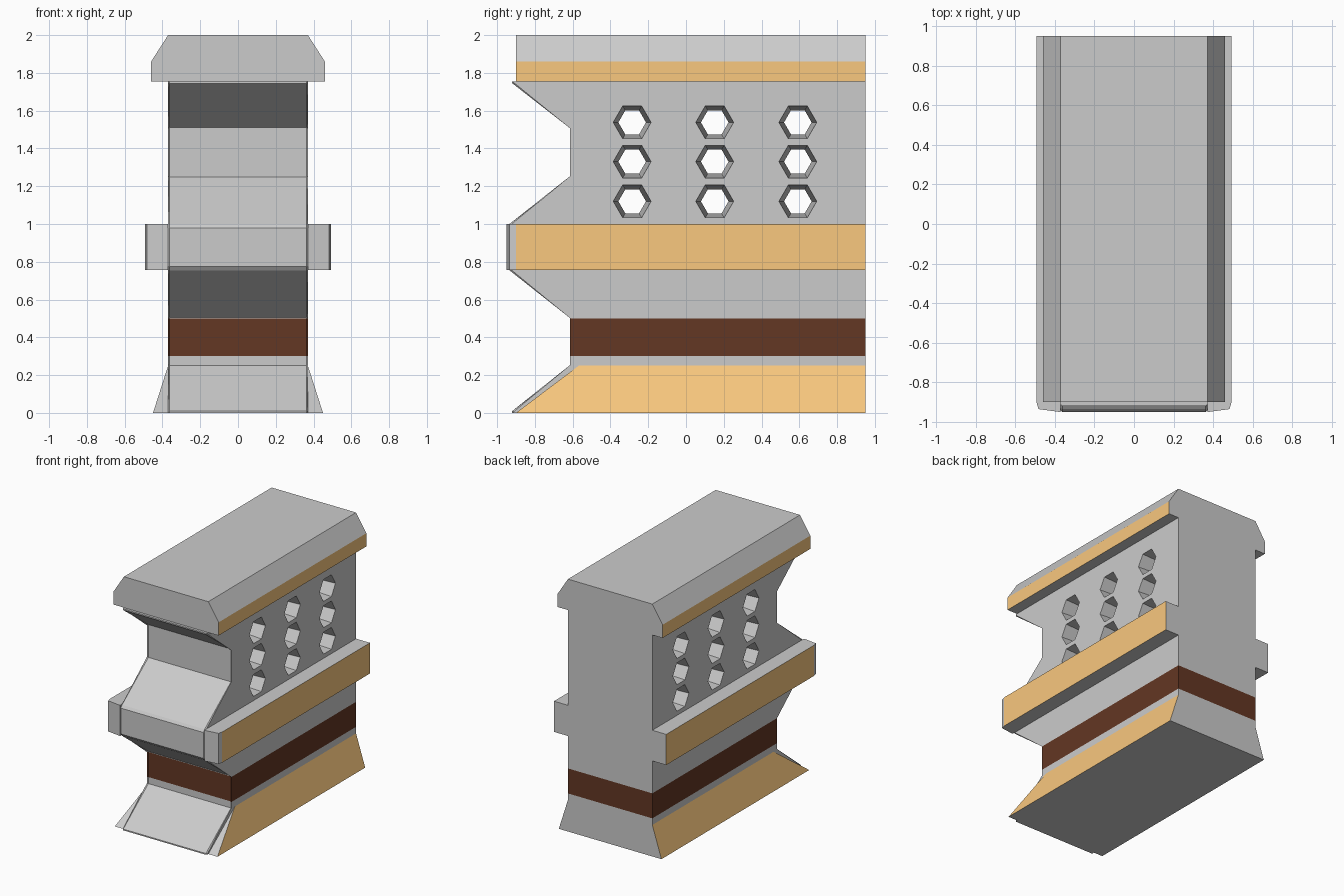
import bpy, bmesh, math
from mathutils import Vector

if "Cube" in bpy.data.objects:
    bpy.data.objects.remove(bpy.data.objects["Cube"])

def material(name, rgb):
    m = bpy.data.materials.new(name)
    m.diffuse_color = (*rgb, 1)
    m.use_nodes = True
    m.node_tree.nodes["Principled BSDF"].inputs["Base Color"].default_value = m.diffuse_color
    return m

GREY = material("grey", (0.8, 0.8, 0.8))
ORANGE = material("orange_stripe", (0.95, 0.58, 0.21))
BROWN = material("brown_band", (0.126, 0.038, 0.017))
W, BACK = 0.37, 0.95          # body half width, rear face

def loft(bm, rings):
    """Closed solid through rings of equal point count."""
    vs = [[bm.verts.new(p) for p in r] for r in rings]
    n = len(rings[0])
    for a, b in zip(vs, vs[1:]):
        for i in range(n):
            j = (i + 1) % n
            bm.faces.new((a[i], a[j], b[j], b[i]))
    bm.faces.new(vs[0])
    bm.faces.new(vs[-1])

def finish(bm, name, colour=None, test=None):
    """Make an object; faces passing the test get the colour."""
    bmesh.ops.recalc_face_normals(bm, faces=bm.faces[:])
    me = bpy.data.meshes.new(name)
    if colour:
        me.materials.append(GREY)
        me.materials.append(colour)
        for f in bm.faces:
            f.material_index = int(test(f))
    bm.to_mesh(me)
    bm.free()
    ob = bpy.data.objects.new(name, me)
    bpy.context.collection.objects.link(ob)
    return ob

def side_face(f):
    return abs(f.normal.x) > 0.9

# Body: zigzag side profile extruded across x
profile = [(BACK, 0), (-0.92, 0), (-0.92, 0.01), (-0.605, 0.25), (-0.605, 0.505),
           (-0.935, 0.755), (-0.95, 0.775), (-0.95, 0.98), (-0.935, 1.0),
           (-0.605, 1.25), (-0.605, 1.51), (-0.92, 1.745), (-0.92, 1.755), (BACK, 1.755)]
bm = bmesh.new()
loft(bm, [[(x, y, z) for y, z in profile] for x in (-W, W)])
front = [e for e in bm.edges if abs(e.verts[0].co.x - e.verts[1].co.x) < 1e-5
         and max(v.co.y for v in e.verts) < 0]
bmesh.ops.bevel(bm, geom=front, offset=0.008, segments=1, affect='EDGES')
for z in (0.302, 0.5):
    bmesh.ops.bisect_plane(bm, geom=bm.verts[:] + bm.edges[:] + bm.faces[:],
                           plane_co=Vector((0, 0, z)), plane_no=Vector((0, 0, 1)))
body = finish(bm, "body", BROWN, lambda f: all(0.3 < v.co.z < 0.501 for v in f.verts))

# Hexagonal through-holes, narrowing to the middle
bm = bmesh.new()
for cy in (-0.285, 0.152, 0.592):
    for cz in (1.538, 1.33, 1.12):
        loft(bm, [[(x, cy + r * math.cos(i * math.pi / 3), cz + r * math.sin(i * math.pi / 3))
                   for i in range(6)]
                  for x, r in ((-W - 0.02, 0.1), (-W, 0.1), (0, 0.073), (W, 0.1), (W + 0.02, 0.1))])
cutter = finish(bm, "hole_cutter")
cutter.hide_render = True
mod = body.modifiers.new("holes", 'BOOLEAN')
mod.operation, mod.solver, mod.object = 'DIFFERENCE', 'EXACT', cutter
bpy.context.view_layer.objects.active = body
bpy.ops.object.modifier_apply(modifier=mod.name)
bpy.data.objects.remove(cutter)

# Top cap with sloped shoulders
cap = [(-0.46, 1.755), (0.46, 1.755), (0.46, 1.86), (W, 2.0), (-W, 2.0), (-0.46, 1.86)]
bm = bmesh.new()
loft(bm, [[(x, y, z) for x, z in cap] for y in (-0.9, BACK)])
finish(bm, "top_cap", ORANGE, side_face)

# Side rails and flared base skirts, on both sides
rail = [(W, -0.95), (0.483, -0.935), (0.492, -0.9), (0.492, BACK), (W, BACK)]
for s, side in ((1, "right"), (-1, "left")):
    bm = bmesh.new()
    loft(bm, [[(s * x, y, z) for x, y in rail] for z in (0.757, 1.0)])
    finish(bm, side + "_rail", ORANGE,
           lambda f: side_face(f) and abs(f.calc_center_median().x) > 0.491)

    bm = bmesh.new()
    section = lambda y0, y1: [(s * W, y0, 0), (s * 0.45, y0, 0), (s * W, y1, 0.25)]
    loft(bm, [section(-0.9, -0.568), section(BACK, BACK)])
    finish(bm, side + "_base_skirt", ORANGE,
           lambda f: side_face(f) and f.normal.x * s > 0)
